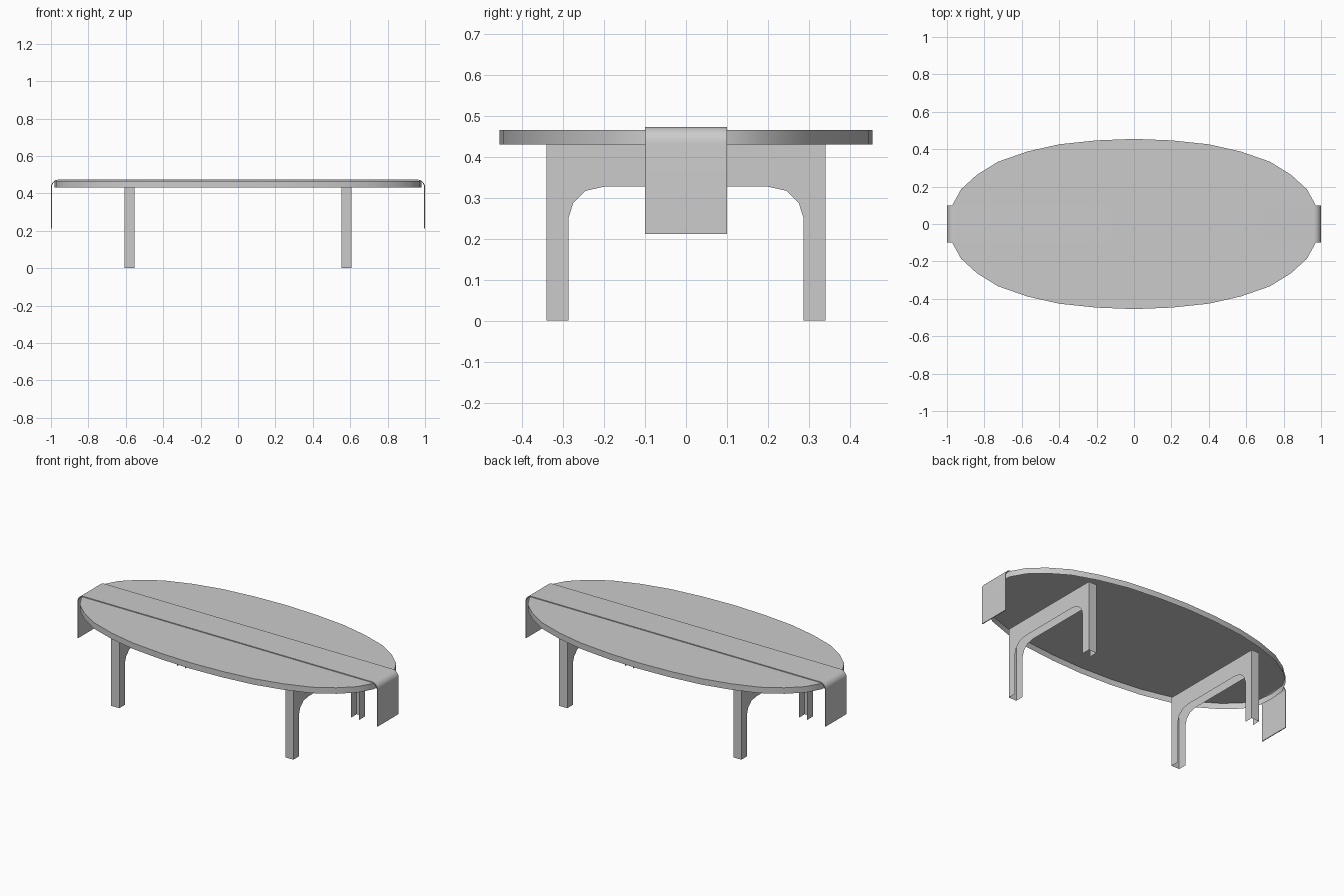
import bpy, math

if "Cube" in bpy.data.objects:
    bpy.data.objects.remove(bpy.data.objects["Cube"])


def make(name, verts, faces):
    me = bpy.data.meshes.new(name)
    me.from_pydata(verts, [], faces)
    me.update()
    ob = bpy.data.objects.new(name, me)
    bpy.context.collection.objects.link(ob)
    return ob


def smooth(ob, angle):
    bpy.ops.object.select_all(action='DESELECT')
    ob.select_set(True)
    bpy.context.view_layer.objects.active = ob
    bpy.ops.object.shade_smooth_by_angle(angle=math.radians(angle))


# tabletop: oval shell (top and rim, open underneath) from one quarter outline
quarter = [(0.98, 0), (0.972, 0.1), (0.925, 0.185), (0.84, 0.263), (0.727, 0.333),
           (0.572, 0.387), (0.40, 0.426), (0.20, 0.447), (0, 0.455)]
half = quarter + [(-x, y) for x, y in quarter[-2::-1]]
oval = half + [(-x, -y) for x, y in half[1:-1]]
oval = list(dict.fromkeys(oval))
n = len(oval)
verts = [(x, y, 0.43) for x, y in oval] + [(x, y, 0.466) for x, y in oval]
faces = [tuple(range(n, 2 * n))]
faces += [(i, (i + 1) % n, n + (i + 1) % n, n + i) for i in range(n)]
smooth(make("tabletop", verts, faces), 30)

# table runner: thin closed strip draped over both ends
R, T, ZT, W = 0.04, 0.005, 0.473, 0.1


def drape(t):
    """Runner path, inset by t from its outer face."""
    side = [(1 - t, 0.212)]
    for i in range(9):
        a = math.radians(90 * i / 8)
        side.append((1 - R + (R - t) * math.cos(a), ZT - R + (R - t) * math.sin(a)))
    return side + [(-x, z) for x, z in reversed(side)]


out, inn = drape(0), drape(T)
p = len(out)
loops = [(out, -W), (out, W), (inn, W), (inn, -W)]
verts = [(x, y, z) for path, y in loops for x, z in path]
faces = []
for k in range(4):
    a, b = k * p, (k + 1) % 4 * p
    faces += [(a + i, b + i, b + i + 1, a + i + 1) for i in range(p - 1)]
faces += [(3 * p, 2 * p, p, 0), (p - 1, 2 * p - 1, 3 * p - 1, 4 * p - 1)]
smooth(make("table_runner", verts, faces), 40)

# leg frames: U-shaped channels, open along the inner arch and at the feet
inner_half = [(0.287, 0), (0.287, 0.25), (0.275, 0.288), (0.245, 0.317), (0.20, 0.327)]
outer_half = [(0.34, 0), (0.34, 0.25), (0.34, 0.43), (0.245, 0.43), (0.20, 0.43)]


def mirrored(pts):
    return pts + [(-y, z) for y, z in reversed(pts)]


inner, outer = mirrored(inner_half), mirrored(outer_half)
m = len(inner)
for s, label in ((1, "right"), (-1, "left")):
    verts, faces = [], []
    for x in (0.553 * s, 0.607 * s):
        verts += [(x, y, z) for y, z in inner + outer]
    for i in range(m - 1):
        a, b, c, d = i, i + 1, m + i + 1, m + i
        k = 2 * m
        faces.append((a, b, c, d))                      # inboard wall
        faces.append((k + d, k + c, k + b, k + a))      # outboard wall
        faces.append((d, c, k + c, k + d))              # outer web
    frame = make(label + "_leg_frame", verts, faces)
    if (frame.data.polygons[1].normal.x > 0) != (s > 0):
        frame.data.flip_normals()
